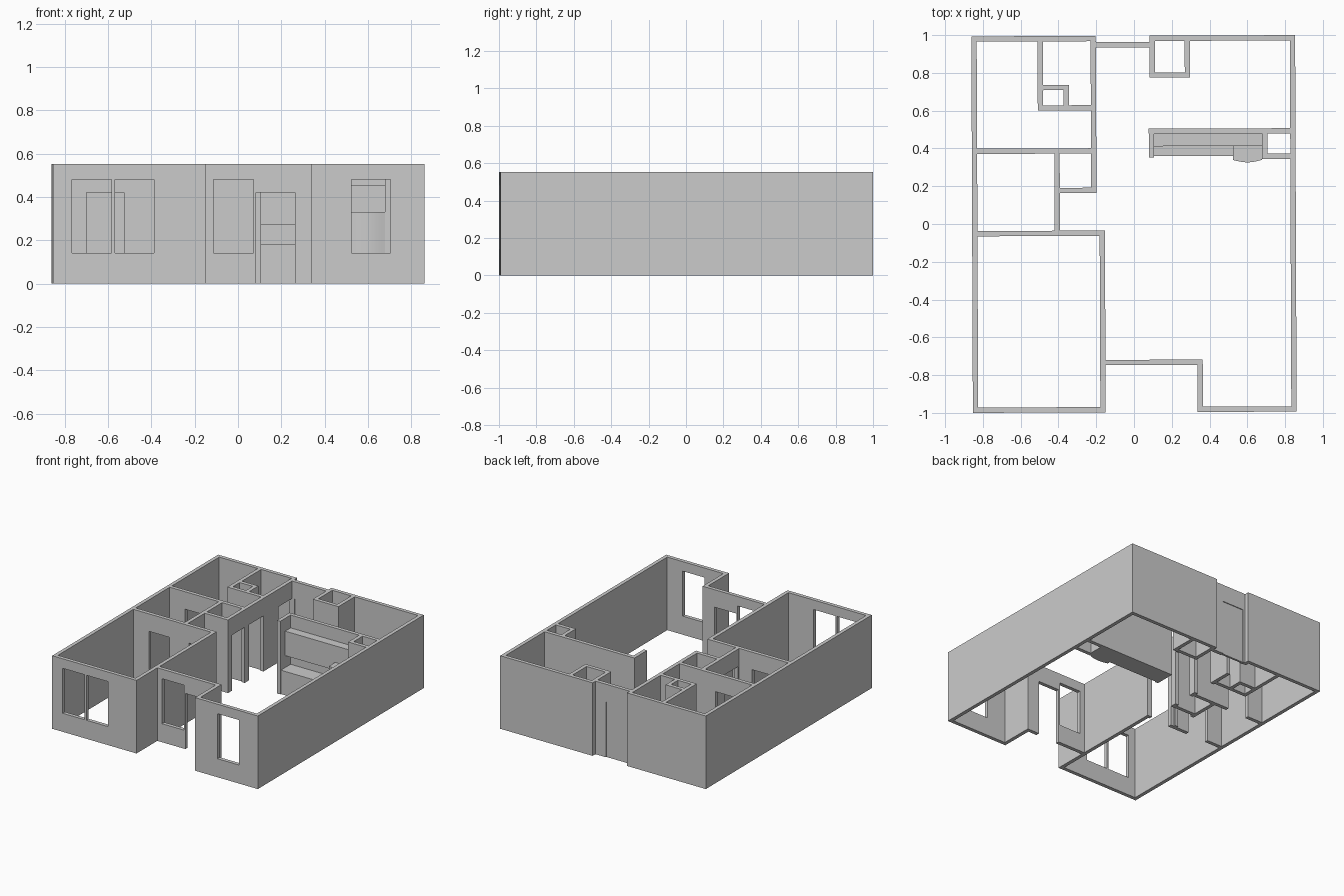
import bpy, bmesh, math
from mathutils import Matrix

if "Cube" in bpy.data.objects:
    bpy.data.objects.remove(bpy.data.objects["Cube"])

H = 0.552          # wall height
T = 0.028          # wall thickness
DOOR = 0.42        # door head height
SILL, HEAD = 0.14, 0.48
TURN = Matrix.Rotation(0.004, 4, 'Z')   # the plan sits very slightly turned


def finish(name, bm):
    bmesh.ops.recalc_face_normals(bm, faces=bm.faces)
    bm.transform(TURN)
    me = bpy.data.meshes.new(name)
    bm.to_mesh(me)
    bm.free()
    ob = bpy.data.objects.new(name, me)
    bpy.context.collection.objects.link(ob)
    return ob


def add_box(bm, x0, x1, y0, y1, z0, z1):
    m = Matrix.Translation(((x0 + x1) / 2, (y0 + y1) / 2, (z0 + z1) / 2)) \
        @ Matrix.Diagonal((x1 - x0, y1 - y0, z1 - z0, 1))
    bmesh.ops.create_cube(bm, size=1, matrix=m)


def box(name, *dims):
    bm = bmesh.new()
    add_box(bm, *dims)
    return finish(name, bm)


def wall(name, axis, start, end, side, openings=()):
    """Wall along an axis; side is its lower face. Openings: (from, to, bottom, top)."""
    bm = bmesh.new()

    def piece(a, b, z0, z1):
        if b - a < 1e-4 or z1 - z0 < 1e-4:
            return
        if axis == 'x':
            add_box(bm, a, b, side, side + T, z0, z1)
        else:
            add_box(bm, side, side + T, a, b, z0, z1)

    at = start
    for a, b, z0, z1 in sorted(openings):
        piece(at, a, 0, H)
        piece(a, b, 0, z0)
        piece(a, b, z1, H)
        at = b
    piece(at, end, 0, H)
    return finish(name, bm)


def door(a, b):
    return (a, b, 0, DOOR)


def window(a, b):
    return (a, b, SILL, HEAD)


# outer shell
wall("left_outer_wall", 'y', -0.9965, 0.9965, -0.857)
wall("right_outer_wall", 'y', -0.9965, 0.9965, 0.857 - T)
wall("back_left_wall", 'x', -0.829, -0.2, 0.9965 - T)
wall("back_right_wall", 'x', 0.09, 0.829, 0.9965 - T)
wall("back_entry_wall", 'x', -0.2, 0.09, 0.935, [door(-0.18, 0.0)])
box("back_door", -0.18, 0.0, 0.941, 0.957, 0, DOOR)
wall("bedroom_front_wall", 'x', -0.829, -0.155, -0.9965,
     [window(-0.77, -0.587), window(-0.572, -0.392)])
wall("front_entry_wall", 'x', -0.155, 0.333, -0.747,
     [window(-0.115, 0.068), door(0.08, 0.26)])
wall("entry_side_wall", 'y', -0.9965, -0.719, 0.333)
wall("living_front_wall", 'x', 0.361, 0.829, -0.9965, [window(0.52, 0.70)])

# bedroom and bathroom partitions
wall("bedroom_side_wall", 'y', -0.9685, -0.034, -0.182)
wall("bedroom_back_wall", 'x', -0.829, -0.182, -0.062,
     [door(-0.70, -0.527), door(-0.365, -0.192)])
wall("bath_side_wall", 'y', -0.034, 0.374, -0.42, [door(-0.02, 0.145)])
wall("bath_back_wall", 'x', -0.829, -0.226, 0.374, [door(-0.70, -0.524)])
wall("closet_front_wall", 'x', -0.392, -0.226, 0.165)
wall("hall_wall", 'y', 0.165, 0.9685, -0.226,
     [door(0.215, 0.365), door(0.42, 0.59), door(0.77, 0.94)])

# rear bathroom and its service shaft
wall("rear_bath_side_wall", 'y', 0.602, 0.9685, -0.507)
wall("rear_bath_front_wall", 'x', -0.479, -0.226, 0.602)
wall("shaft_back_wall", 'x', -0.479, -0.342, 0.71)
wall("shaft_side_wall", 'y', 0.63, 0.71, -0.37)

# pantry box on the back wall
wall("pantry_left_wall", 'y', 0.774, 0.9965, 0.086)
wall("pantry_right_wall", 'y', 0.774, 0.9685, 0.272)
wall("pantry_front_wall", 'x', 0.114, 0.272, 0.774)

# kitchen walls
wall("kitchen_back_wall", 'x', 0.08, 0.829, 0.476)
wall("kitchen_end_wall", 'y', 0.352, 0.476, 0.08)
wall("kitchen_closet_side_wall", 'y', 0.342, 0.476, 0.68)
wall("kitchen_closet_front_wall", 'x', 0.708, 0.829, 0.342)

# kitchen fittings
box("kitchen_counter", 0.108, 0.525, 0.359, 0.476, 0, 0.18)
box("upper_cabinet", 0.108, 0.68, 0.411, 0.476, 0.27, 0.455)

# fridge with a bowed front
bm = bmesh.new()
x0, x1, n = 0.525, 0.68, 12
outline = [(x1, 0.476), (x0, 0.476)]
for i in range(n + 1):
    t = i / n
    outline.append((x0 + (x1 - x0) * t, 0.337 - 0.013 * math.sin(math.pi * t)))
face = bm.faces.new([bm.verts.new((x, y, 0)) for x, y in outline])
up = bmesh.ops.extrude_face_region(bm, geom=[face], use_keep_orig=True)
bmesh.ops.translate(bm, vec=(0, 0, 0.33),
                    verts=[v for v in up["geom"] if isinstance(v, bmesh.types.BMVert)])
fridge = finish("fridge", bm)
bpy.context.view_layer.objects.active = fridge
fridge.select_set(True)
bpy.ops.object.shade_smooth_by_angle(angle=math.radians(30))
